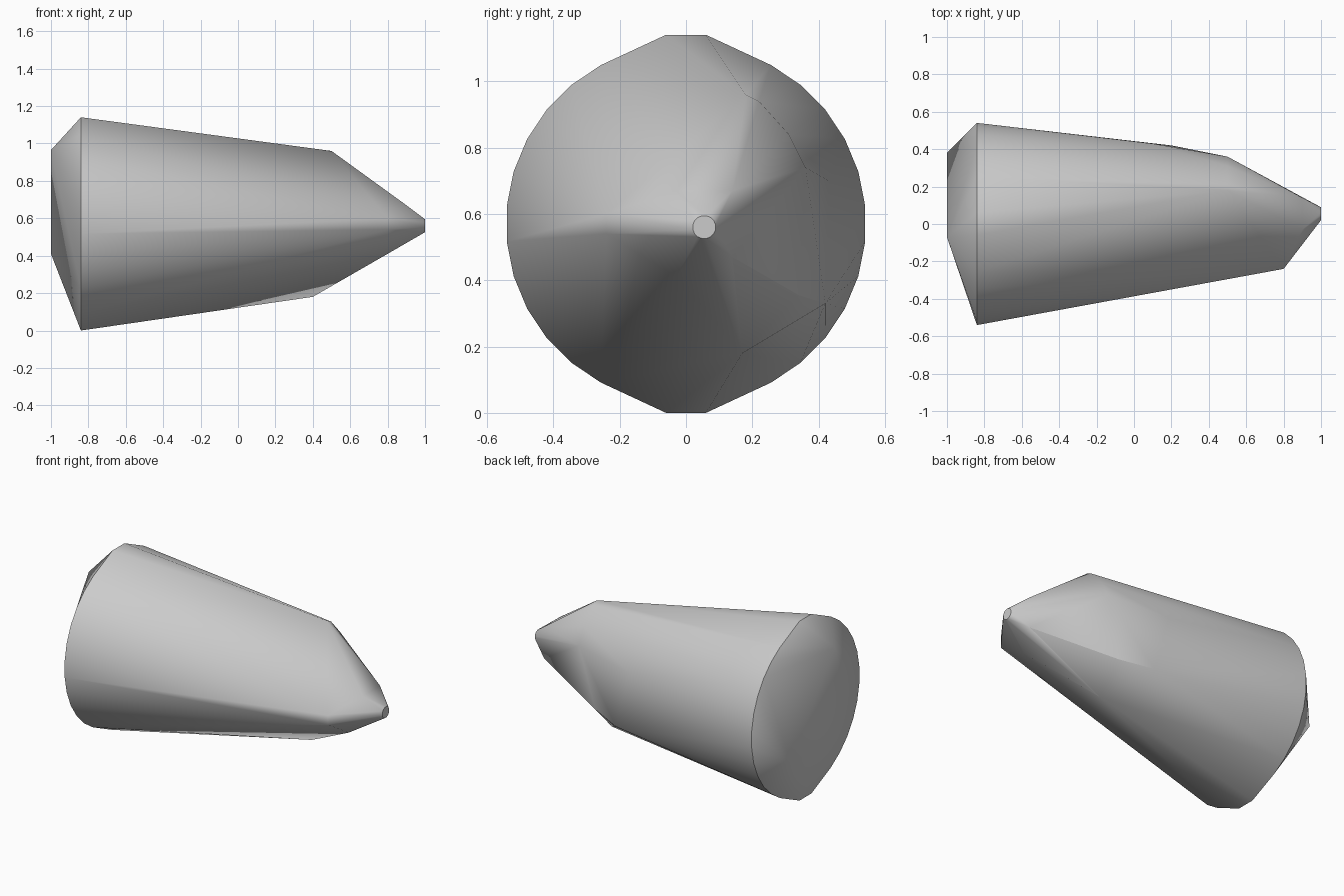
import bpy
import bmesh
from math import cos, sin, pi, radians

cube = bpy.data.objects.get("Cube")
if cube:
    bpy.data.objects.remove(cube, do_unlink=True)

grey = bpy.data.materials.new("plain grey")
grey.use_nodes = True
colour = (0.6, 0.6, 0.6, 1)
grey.diffuse_color = colour
grey.node_tree.nodes["Principled BSDF"].inputs["Base Color"].default_value = colour


def ring(x, y, z, radius, count):
    """Points of a circle facing along x."""
    angles = [2 * pi * (i + 0.5) / count for i in range(count)]
    return [(x, y + radius * cos(a), z + radius * sin(a)) for a in angles]


# Wide rim with small flats at top and bottom, and the round tip
points = ring(-0.84, 0, 0.57, 0.543, 32) + ring(1, 0.055, 0.56, 0.035, 16)
points += [(-0.84, y, z) for y in (-0.06, 0.06) for z in (0, 1.14)]

# Slanted ridge behind the rim
points += [(-1, -0.07, 0.965), (-1, 0.38, 0.41)]

# Front edge, then the upper and lower corners of the body
points += [(0.8, -0.24, 0.54), (0.8, -0.24, 0.6)]
points += [(0.5, 0.18, 0.96), (0.5, 0.22, 0.94), (0.4, 0.17, 0.18)]

# Back corners
points += [(0.5, 0.31, 0.84), (0.5, 0.36, 0.74), (0.1, 0.43, 0.7),
           (0.4, 0.34, 0.355), (0.2, 0.42, 0.33)]

# Nose corners
points += [(0.9, -0.03, 0.67), (0.9, 0.14, 0.67), (0.9, 0.14, 0.47),
           (0.8, -0.03, 0.41)]

# Stretch a skin over the corners
bm = bmesh.new()
for p in points:
    bm.verts.new(p)
hull = bmesh.ops.convex_hull(bm, input=bm.verts[:])
loose = {g for key in ("geom_interior", "geom_unused") for g in hull[key]
         if isinstance(g, bmesh.types.BMVert)}
bmesh.ops.delete(bm, geom=list(loose), context='VERTS')
bmesh.ops.dissolve_limit(bm, angle_limit=radians(0.5), verts=bm.verts[:],
                         edges=bm.edges[:])
bmesh.ops.recalc_face_normals(bm, faces=bm.faces[:])
mesh = bpy.data.meshes.new("tapered_body")
bm.to_mesh(mesh)
bm.free()
mesh.materials.append(grey)

body = bpy.data.objects.new("tapered_body", mesh)
bpy.context.collection.objects.link(body)
bpy.ops.object.select_all(action='DESELECT')
body.select_set(True)
bpy.context.view_layer.objects.active = body
bpy.ops.object.shade_smooth_by_angle(angle=radians(30))
